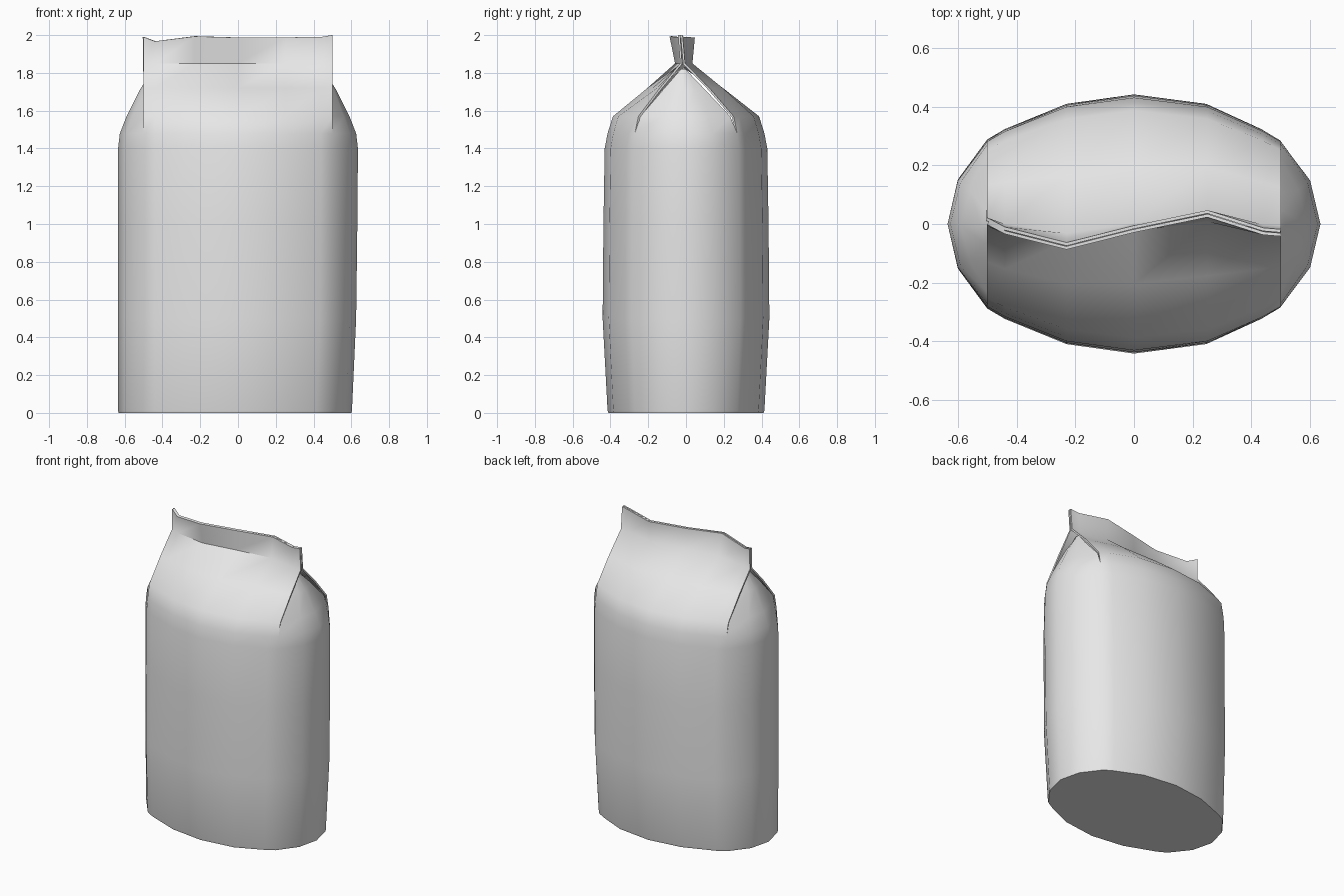
import bpy
import bmesh

cube = bpy.data.objects.get("Cube")
if cube:
    bpy.data.objects.remove(cube)

paper = bpy.data.materials.new("pale_paper")
paper.use_nodes = True
color = (0.8, 0.8, 0.8, 1)
paper.diffuse_color = color
paper.node_tree.nodes["Principled BSDF"].inputs["Base Color"].default_value = color

# Columns across a wide panel: x, half depth, sideways wave and height of the open lip
XS = [-0.5, -0.44, -0.23, 0.0, 0.25, 0.44, 0.5]
DEPTH = [0.285, 0.32, 0.405, 0.437, 0.405, 0.32, 0.285]
WAVE = [0.01, -0.022, -0.075, -0.017, 0.035, -0.025, -0.03]
LIP_Z = [1.99, 1.967, 1.993, 1.987, 1.988, 1.99, 2.0]
SIDE = [(0.6, -0.15), (0.635, 0.0), (0.6, 0.15)]

# Body rings: z, scale of +x half, scale of -x half, depth scale
RINGS = [(0, 0.945, 0.995, 0.94), (0.012, 0.95, 1, 0.95), (0.5, 0.985, 1, 1.01),
         (1.0, 0.995, 1, 1), (1.4, 1, 1, 0.985), (1.48, 0.985, 0.985, 0.95)]

bm = bmesh.new()


def outline():
    """Plan of the bag, going round from the front left corner."""
    front = [(x, -d) for x, d in zip(XS, DEPTH)]
    back = [(x, d) for x, d in zip(XS, DEPTH)][::-1]
    return front + SIDE + back + [(-x, -y) for x, y in SIDE]


def bridge(low, high, closed=False):
    count = len(low)
    for i in range(count if closed else count - 1):
        j = (i + 1) % count
        bm.faces.new((low[i], low[j], high[j], high[i]))


# Oval body and its base
rings = []
for z, right, left, deep in RINGS:
    ring = []
    for x, y in outline():
        scale = right if x > 0 else left
        if z > 1.45 and abs(x) <= 0.5:
            scale = 1
        ring.append(bm.verts.new((x * scale, y * deep, z)))
    if rings:
        bridge(rings[-1], ring, True)
    rings.append(ring)
bm.faces.new(rings[0][::-1])
top = rings[-1]

# Front and back panels, pinched together below a wavy lip
for sign, start in ((-1, top[0:7]), (1, top[10:17])):
    low = start
    for z, fullness, gap, wave in ((1.57, 0.885, 0, 0), (1.72, 0.45, 0.003, 0.25),
                                   (1.85, 0, 0.013, 0.6), (None, 0, 0.012, 1)):
        row = [bm.verts.new((x, sign * (d * fullness + gap) + w * wave, z or lip))
               for x, d, w, lip in zip(XS, DEPTH, WAVE, LIP_Z)]
        if sign > 0:
            row.reverse()
        bridge(low, row)
        low = row

# Side gussets, tucked in under the panel edges
for side, start in ((1, top[6:11]), (-1, top[16:20] + [top[0]])):
    low = start
    for z, edge, middle, half in ((1.57, 0.492, 0.59, 0.238),
                                  (1.71, 0.48, 0.52, 0.112),
                                  (1.82, 0.45, 0.45, 0.012)):
        shift = -0.015 * (z - 1.48) / 0.34
        row = []
        for t in (-1, -0.5, 0, 0.5, 1):
            x = middle - (middle - edge) * abs(t) ** 1.7
            row.append(bm.verts.new((side * x, side * t * half + shift, z)))
        bridge(low, row)
        low = row

bm.normal_update()
mesh = bpy.data.meshes.new("paper_bag")
bm.to_mesh(mesh)
bm.free()
mesh.materials.append(paper)
bag = bpy.data.objects.new("paper_bag", mesh)
bpy.context.collection.objects.link(bag)

# Paper thickness, then smooth shading with crisp rims
bpy.ops.object.select_all(action="DESELECT")
bag.select_set(True)
bpy.context.view_layer.objects.active = bag
solid = bag.modifiers.new("paper_thickness", "SOLIDIFY")
solid.thickness = 0.011
solid.offset = -1
bpy.ops.object.modifier_apply(modifier=solid.name)
bpy.ops.object.shade_smooth_by_angle(angle=0.9)
